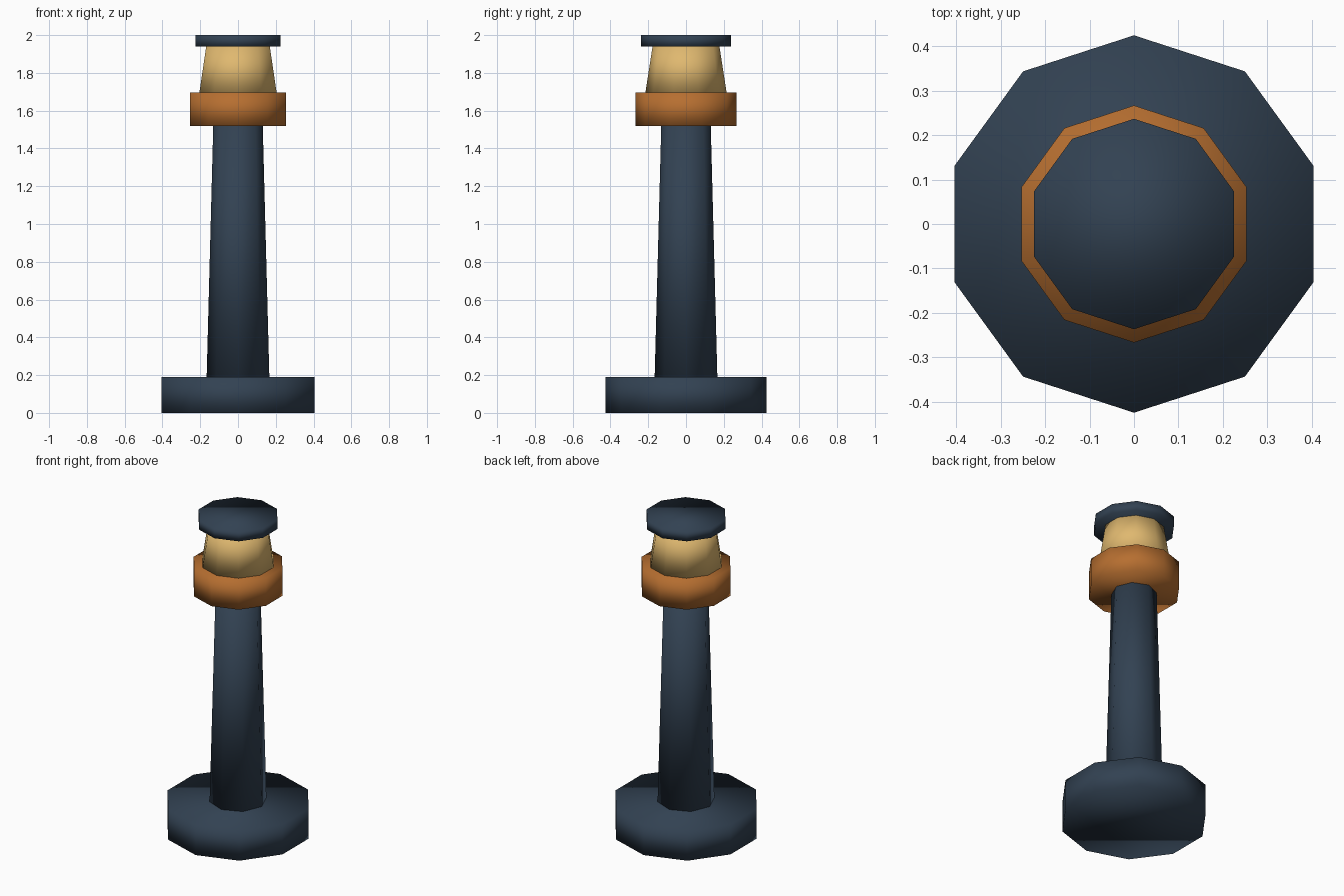
import bpy
import bmesh
import math

cube = bpy.data.objects.get("Cube")
if cube:
    bpy.data.objects.remove(cube, do_unlink=True)


def material(name, colour):
    mat = bpy.data.materials.new(name)
    mat.use_nodes = True
    mat.diffuse_color = (*colour, 1)
    mat.node_tree.nodes["Principled BSDF"].inputs["Base Color"].default_value = (*colour, 1)
    return mat


def drum(name, sides, bottom, top, r_bottom, r_top, mat):
    """Closed, smooth-shaded tapered prism with a corner facing the back."""
    bm = bmesh.new()
    rings = []
    for z, r in ((bottom, r_bottom), (top, r_top)):
        ring = []
        for i in range(sides):
            a = math.tau * i / sides
            ring.append(bm.verts.new((-r * math.sin(a), r * math.cos(a), z)))
        rings.append(ring)
    low, high = rings
    bm.faces.new(low[::-1])
    bm.faces.new(high)
    for i in range(sides):
        j = (i + 1) % sides
        bm.faces.new((low[i], low[j], high[j], high[i]))
    for face in bm.faces:
        face.smooth = True
    mesh = bpy.data.meshes.new(name)
    bm.to_mesh(mesh)
    bm.free()
    mesh.materials.append(mat)
    obj = bpy.data.objects.new(name, mesh)
    bpy.context.collection.objects.link(obj)
    return obj


navy = material("dark navy", (0.032, 0.054, 0.085))
copper = material("copper orange", (0.47, 0.158, 0.03))
cream = material("warm lamp yellow", (0.74, 0.48, 0.16))

# Foot and eight-sided post
drum("base", 10, 0, 0.19, 0.425, 0.425, navy)
drum("post", 8, 0.19, 1.52, 0.166, 0.131, navy)

# Lamp head: collar, glass and lid
drum("collar", 10, 1.52, 1.695, 0.267, 0.267, copper)
drum("lamp_glass", 10, 1.695, 1.94, 0.215, 0.177, cream)
drum("lid", 10, 1.94, 2, 0.237, 0.237, navy)
